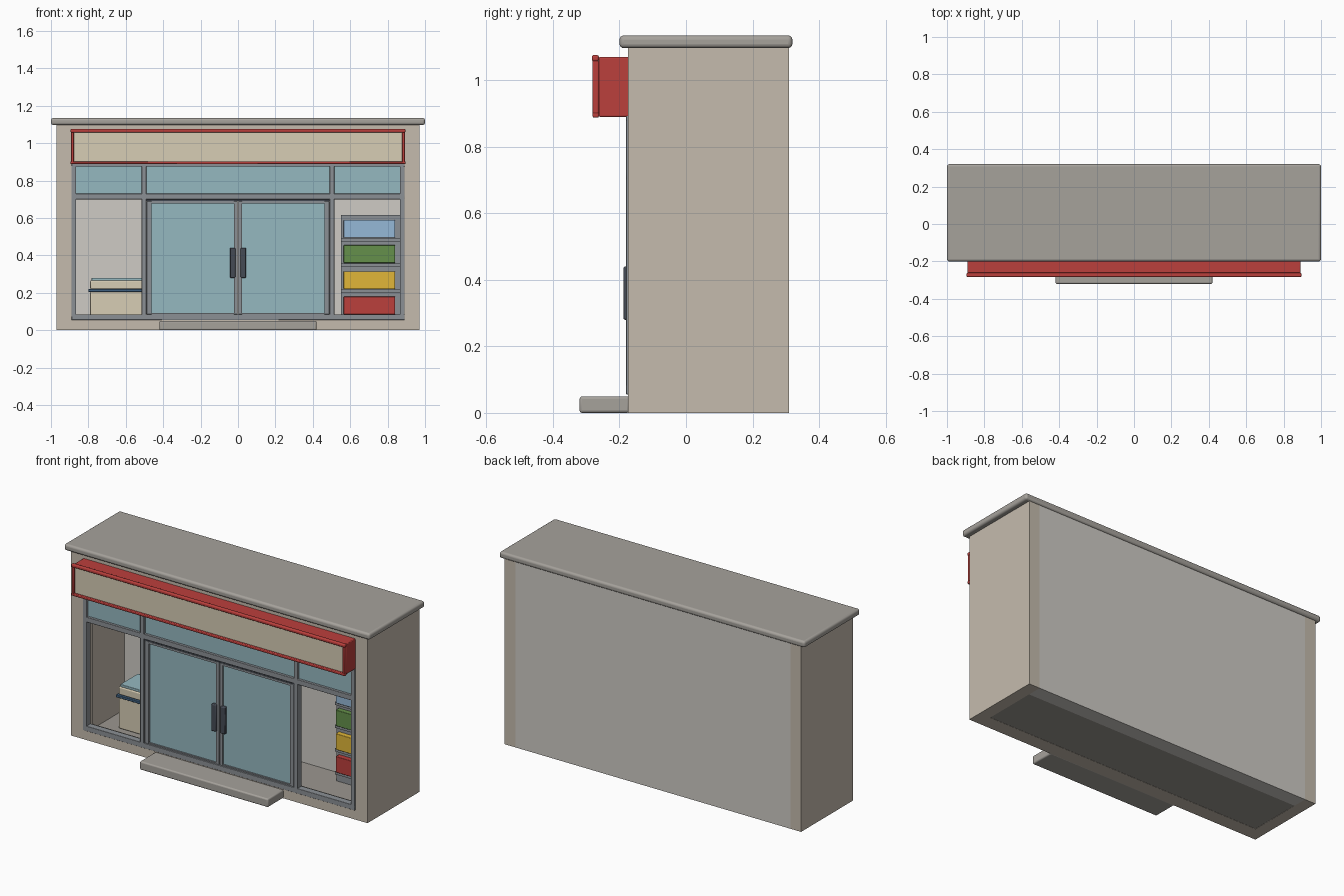
import bpy


def mat(name, r, g, b):
    m = bpy.data.materials.new(name)
    m.diffuse_color = (r, g, b, 1)
    return m


BEIGE = mat("beige_wall", 0.56, 0.50, 0.42)
PALE = mat("pale_wall", 0.62, 0.60, 0.56)
STONE = mat("stone", 0.38, 0.36, 0.33)
FLOOR = mat("floor_grey", 0.33, 0.31, 0.28)
METAL = mat("metal", 0.26, 0.28, 0.30)
DARK = mat("dark_metal", 0.06, 0.07, 0.09)
GLASS = mat("glass_blue", 0.30, 0.48, 0.53)
CREAM = mat("cream", 0.68, 0.61, 0.46)
RED = mat("red", 0.50, 0.05, 0.045)
YELLOW = mat("yellow", 0.75, 0.47, 0.04)
GREEN = mat("green", 0.13, 0.28, 0.07)
BLUE = mat("blue", 0.30, 0.48, 0.68)
NAVY = mat("navy", 0.05, 0.12, 0.22)


def box(name, x, y, z, material, bevel=0, segments=2):
    """Box from (min, max) ranges, with optional rounded edges."""
    bpy.ops.mesh.primitive_cube_add(
        size=1, location=[(a + b) / 2 for a, b in (x, y, z)])
    ob = bpy.context.object
    ob.name = name
    ob.scale = [b - a for a, b in (x, y, z)]
    bpy.ops.object.transform_apply(location=False, rotation=False, scale=True)
    ob.data.materials.append(material)
    if bevel:
        mod = ob.modifiers.new("bevel", 'BEVEL')
        mod.width = bevel
        mod.segments = segments
        bpy.ops.object.shade_smooth_by_angle(angle=0.6)
    return ob


def pair(name, x, y, z, material, bevel=0):
    """The same box on the right and mirrored on the left."""
    box(name + "_right", x, y, z, material, bevel)
    box(name + "_left", (-x[1], -x[0]), y, z, material, bevel)


# Hollow building shell
pair("side_wall", (0.90, 0.97), (-0.175, 0.31), (0, 1.10), BEIGE)
box("back_wall", (-0.90, 0.90), (0.225, 0.31), (0, 1.10), PALE)
box("front_sill", (-0.90, 0.90), (-0.175, -0.09), (0, 0.058), BEIGE)
box("front_header", (-0.90, 0.90), (-0.175, -0.09), (0.88, 1.10), BEIGE)
pair("front_jamb", (0.885, 0.90), (-0.175, -0.09), (0.058, 0.88), BEIGE)
box("floor", (-0.90, 0.90), (-0.09, 0.225), (0.001, 0.02), FLOOR)
box("roof_slab", (-1, 1), (-0.20, 0.32), (1.097, 1.135), STONE, 0.013, 4)
box("entrance_step", (-0.42, 0.42), (-0.32, -0.17), (0, 0.05), STONE, 0.008, 3)

# Shopfront frame
FY = (-0.18, -0.14)
box("bottom_rail", (-0.89, 0.89), FY, (0.055, 0.085), METAL, 0.002)
box("transom_rail", (-0.89, 0.89), FY, (0.70, 0.73), METAL, 0.002)
box("top_rail", (-0.89, 0.89), FY, (0.875, 0.895), METAL, 0.002)
pair("outer_post", (0.865, 0.89), FY, (0.055, 0.89), METAL, 0.002)
pair("mullion", (0.49, 0.515), FY, (0.055, 0.89), METAL, 0.002)

# Upper window panes
GY = (-0.165, -0.155)
box("centre_top_pane", (-0.49, 0.49), GY, (0.73, 0.88), GLASS)
pair("side_top_pane", (0.515, 0.865), GY, (0.73, 0.88), GLASS)

# Double doors
DY = (-0.175, -0.145)
box("door_header", (-0.49, 0.49), (-0.172, -0.14), (0.69, 0.70), DARK)
pair("door_glass", (0.02, 0.47), GY, (0.09, 0.68), GLASS)
pair("door_inner_stile", (0.002, 0.022), DY, (0.085, 0.69), METAL, 0.002)
pair("door_outer_stile", (0.462, 0.488), DY, (0.085, 0.69), METAL, 0.002)
pair("door_top_rail", (0.022, 0.462), DY, (0.678, 0.69), METAL)
pair("door_bottom_rail", (0.022, 0.462), DY, (0.085, 0.092), METAL)
pair("door_handle", (0.014, 0.044), (-0.188, -0.165), (0.28, 0.44), DARK, 0.005)

# Sign box with raised border
box("sign_box", (-0.89, 0.89), (-0.262, -0.17), (0.89, 1.07), RED, 0.004)
box("sign_panel", (-0.882, 0.882), (-0.268, -0.255), (0.897, 1.062), CREAM)
box("sign_top_trim", (-0.895, 0.895), (-0.283, -0.262), (1.057, 1.076), RED, 0.006, 3)
box("sign_bottom_trim", (-0.895, 0.895), (-0.281, -0.262), (0.888, 0.903), RED, 0.004)
pair("sign_side_trim", (0.878, 0.893), (-0.281, -0.262), (0.89, 1.06), RED, 0.004)

# Chest freezer behind the left window
box("freezer_body", (-0.79, -0.43), (0.01, 0.19), (0.02, 0.207), CREAM, 0.006)
box("freezer_band", (-0.80, -0.42), (0.0, 0.20), (0.205, 0.22), NAVY, 0.003)
box("freezer_rim", (-0.79, -0.43), (0.01, 0.19), (0.22, 0.266), CREAM, 0.006)
box("freezer_lid", (-0.783, -0.437), (0.017, 0.183), (0.264, 0.28), GLASS, 0.003)

# Shelf unit with goods behind the right window
box("shelf_back", (0.55, 0.865), (0.135, 0.225), (0.02, 0.615), METAL)
goods = [(0.085, 0.18, RED), (0.22, 0.315, YELLOW),
         (0.36, 0.455, GREEN), (0.495, 0.59, BLUE)]
for i, (low, high, colour) in enumerate(goods):
    box(f"shelf_{i + 1}", (0.55, 0.865), (0.12, 0.14), (low - 0.02, low - 0.003), METAL)
    box(f"shelf_goods_{i + 1}", (0.565, 0.84), (0.105, 0.15), (low, high), colour, 0.003)
